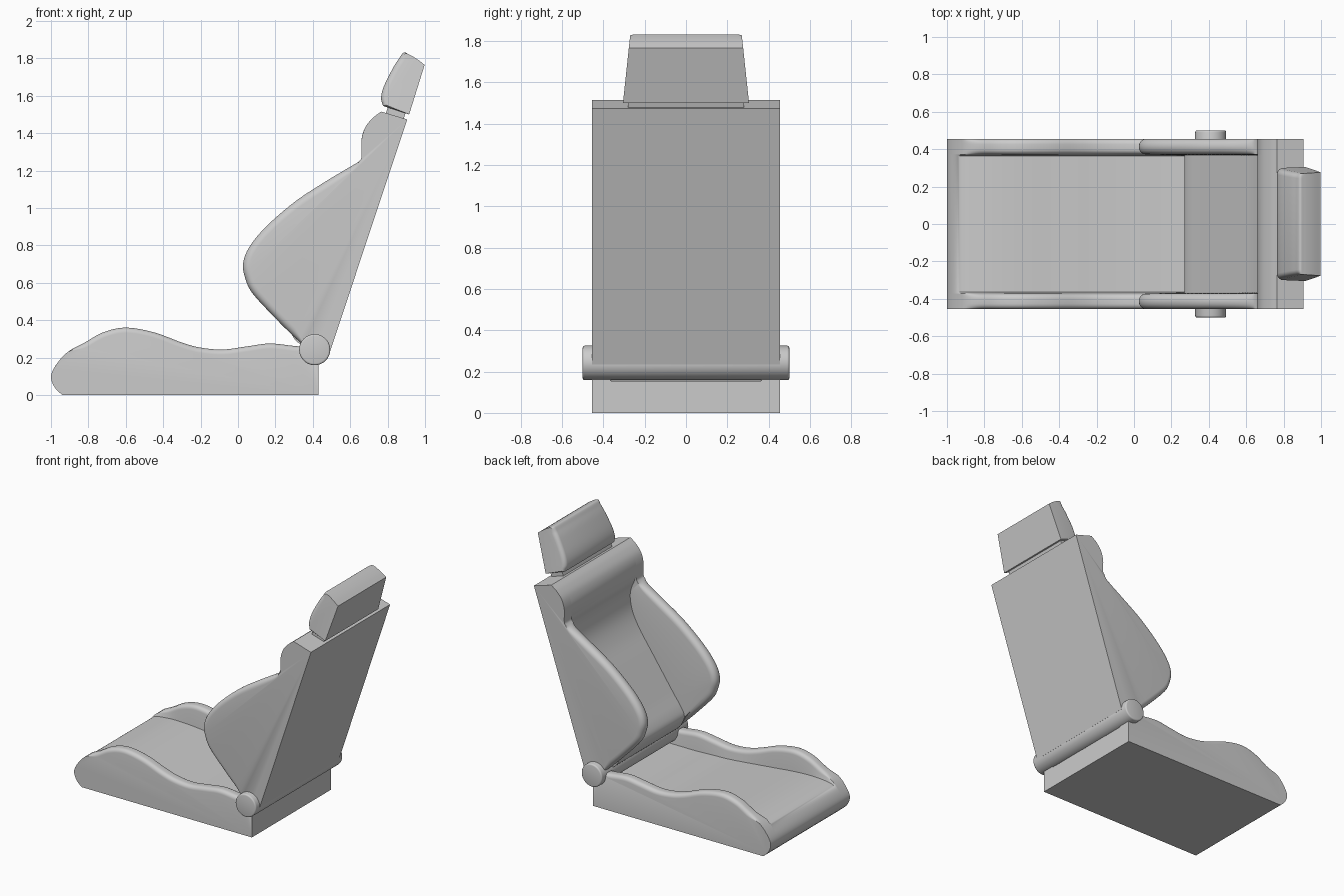
import bpy, bmesh, math
from mathutils import Vector

if "Cube" in bpy.data.objects:
    bpy.data.objects.remove(bpy.data.objects["Cube"])


def spline(pts, n=6):
    """Catmull-Rom through the points (x, z, rounding weight)."""
    p = [Vector(q) for q in pts]
    p = [2 * p[0] - p[1]] + p + [2 * p[-1] - p[-2]]
    out = []
    for i in range(1, len(p) - 2):
        a, b, c, d = p[i - 1:i + 3]
        for k in range(n):
            t = k / n
            out.append(0.5 * (2 * b + (c - a) * t + (2 * a - 5 * b + 4 * c - d) * t * t
                              + (3 * b - a - 3 * c + d) * t ** 3))
    return out + [p[-2]]


def rim(y_out, y_in, r, steps=5):
    """Stations (y, cushion blend, inset) across a rounded edge strip."""
    arc = [(r * (1 - math.cos(a)), r * (1 - math.sin(a)))
           for a in (math.pi / 2 * k / steps for k in range(steps + 1))]
    half = [(y_out - d, 0, i) for d, i in arc]
    if y_in is not None:
        half += [(y_in + d, 0, i) for d, i in reversed(arc)]
    return half


def finish(name, bm, angle=35):
    bmesh.ops.recalc_face_normals(bm, faces=bm.faces)
    me = bpy.data.meshes.new(name)
    bm.to_mesh(me)
    bm.free()
    me.shade_smooth()
    me.set_sharp_from_angle(angle=math.radians(angle))
    ob = bpy.data.objects.new(name, me)
    bpy.context.collection.objects.link(ob)
    return ob


def loft(name, outer, inner, fixed, half, taper=None):
    """Sweep a side profile over y, blending bolster (outer) to cushion (inner)."""
    o, c = spline(outer), spline([(x, z, 0) for x, z in inner])
    stations = half + [(-y, t, i) for y, t, i in reversed(half)]
    bm = bmesh.new()
    rings = []
    for y, t, inset in stations:
        ring = []
        for k, p in enumerate(o):
            d = o[min(k + 1, len(o) - 1)] - o[max(k - 1, 0)]
            nrm = Vector((d.y, -d.x)).normalized()
            q = Vector((p.x, p.y)) + nrm * inset * max(0, min(1, p.z))
            ring.append(q.lerp(Vector((c[k].x, c[k].y)), t))
        ring += [Vector(f) for f in fixed]
        rings.append([bm.verts.new((q.x, y * (taper(q.y) if taper else 1), q.y)) for q in ring])
    n = len(rings[0])
    for a, b in zip(rings, rings[1:]):
        for k in range(n):
            bm.faces.new((a[k], a[(k + 1) % n], b[(k + 1) % n], b[k]))
    bm.faces.new(rings[0])
    bm.faces.new(rings[-1])
    return finish(name, bm)


# Seat base with raised side bolsters and a sunken cushion
seat_outer = [(-0.94, 0, 0), (-0.98, 0.04, 0), (-1, 0.1, 0), (-0.97, 0.165, 0), (-0.91, 0.23, 0),
              (-0.82, 0.28, 1), (-0.72, 0.335, 1), (-0.6, 0.36, 1), (-0.45, 0.335, 1),
              (-0.3, 0.28, 1), (-0.2, 0.253, 1), (-0.08, 0.243, 1), (0.05, 0.26, 1),
              (0.17, 0.275, 1), (0.3, 0.262, 1), (0.43, 0.25, 0)]
seat_inner = [p[:2] for p in seat_outer[:4]] + [
    (-0.92, 0.205), (-0.82, 0.22), (-0.72, 0.222), (-0.6, 0.215), (-0.45, 0.2), (-0.3, 0.185),
    (-0.2, 0.175), (-0.08, 0.165), (0.05, 0.16), (0.17, 0.155), (0.3, 0.155), (0.43, 0.155)]
loft("seat", seat_outer, seat_inner, [(0.43, 0)],
     rim(0.455, 0.372, 0.028) + [(0.364, 1, 0)])

# Backrest with wing bolsters, lumbar cushion and shoulder roll
back_outer = [(0.36, 0.255, 0), (0.28, 0.33, 1), (0.2, 0.41, 1), (0.08, 0.54, 1), (0.04, 0.62, 1),
              (0.027, 0.7, 1), (0.06, 0.79, 1), (0.15, 0.9, 1), (0.3, 1.03, 1), (0.45, 1.13, 1),
              (0.6, 1.22, 0.7), (0.648, 1.25, 0), (0.661, 1.28, 0), (0.66, 1.36, 0),
              (0.68, 1.43, 0), (0.72, 1.48, 0), (0.765, 1.515, 0)]
back_inner = [(0.36, 0.255), (0.31, 0.29), (0.28, 0.34), (0.27, 0.385), (0.295, 0.44),
              (0.36, 0.53), (0.45, 0.66), (0.54, 0.79), (0.63, 0.92), (0.685, 1.03),
              (0.705, 1.13), (0.695, 1.2), (0.668, 1.27), (0.66, 1.36),
              (0.68, 1.43), (0.72, 1.48), (0.765, 1.515)]
loft("backrest", back_outer, back_inner, [(0.905, 1.473), (0.493, 0.235), (0.41, 0.2)],
     rim(0.455, 0.372, 0.038) + [(0.366, 1, 0)])

# Headrest, narrowing towards the top
head = [(0.775, 1.545, 0.6), (0.765, 1.59, 1), (0.782, 1.655, 1), (0.83, 1.75, 1),
        (0.862, 1.8, 1), (0.885, 1.83, 0.4), (0.91, 1.823, 0), (0.955, 1.797, 0), (0.998, 1.765, 0)]
loft("headrest", head, [p[:2] for p in head], [(0.915, 1.5)],
     rim(0.305, None, 0.03), lambda z: 1 - 0.35 * (z - 1.5))

# Neck slab joining headrest and backrest
neck = [(0.785, 1.49, 0), (0.805, 1.55, 0)]
loft("neck", neck, [p[:2] for p in neck], [(0.9, 1.52), (0.88, 1.46)], [(0.28, 0, 0)])

# Recliner hinge bar running the full width
bm = bmesh.new()
bmesh.ops.create_cone(bm, cap_ends=True, segments=48, radius1=0.083, radius2=0.083, depth=1.0)
ends = [e for e in bm.edges if abs(e.verts[0].co.z - e.verts[1].co.z) < 1e-4]
bmesh.ops.bevel(bm, geom=ends, offset=0.01, segments=3, affect='EDGES', profile=0.5)
hinge = finish("hinge_bar", bm)
hinge.rotation_euler.x = math.pi / 2
hinge.location = (0.41, 0, 0.242)
